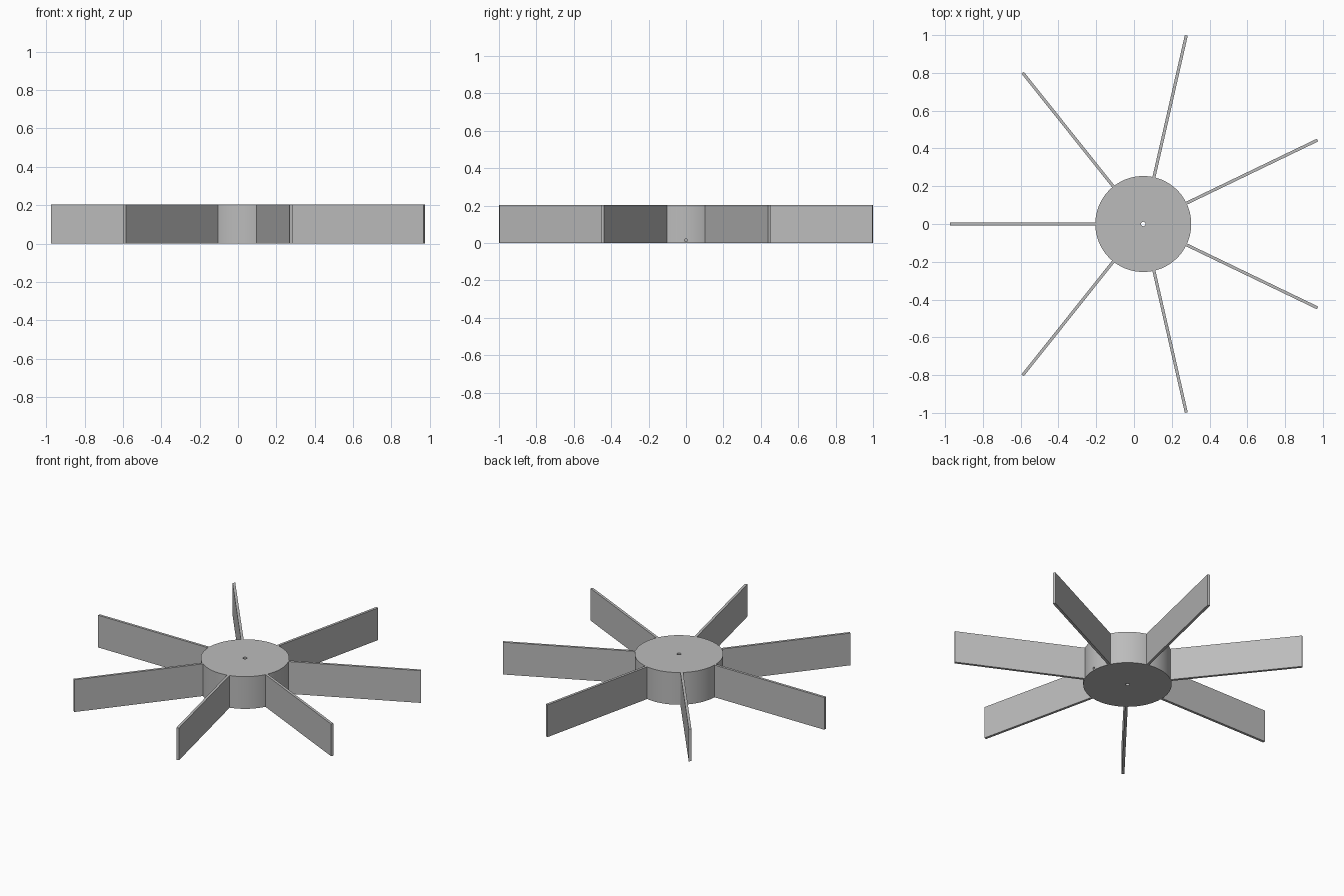
import bpy
import bmesh
from math import pi, radians
from mathutils import Matrix, Vector

cube = bpy.data.objects.get("Cube")
if cube:
    bpy.data.objects.remove(cube, do_unlink=True)

CENTRE = Vector((0.049, 0, 0))
HUB_RADIUS, TIP_RADIUS, HEIGHT, THICKNESS = 0.254, 1.024, 0.204, 0.016
BLADES = 7

grey = bpy.data.materials.new("plain_grey")
grey.use_nodes = True
colour = (0.5, 0.5, 0.5, 1)
grey.diffuse_color = colour
grey.node_tree.nodes["Principled BSDF"].inputs["Base Color"].default_value = colour


def add_object(name, bm):
    mesh = bpy.data.meshes.new(name)
    bm.to_mesh(mesh)
    bm.free()
    mesh.materials.append(grey)
    obj = bpy.data.objects.new(name, mesh)
    obj.location = CENTRE
    bpy.context.collection.objects.link(obj)
    return obj


def cylinder(name, radius, depth, segments, matrix):
    bm = bmesh.new()
    bmesh.ops.create_cone(bm, cap_ends=True, segments=segments, radius1=radius,
                          radius2=radius, depth=depth, matrix=matrix)
    return add_object(name, bm)


# Hub with a shaft bore and a small radial screw hole
middle = Matrix.Translation((0, 0, HEIGHT / 2))
hub = cylinder("hub", HUB_RADIUS, HEIGHT, 96, middle)
bore = cylinder("bore_cutter", 0.012, HEIGHT * 2, 24, middle)
sideways = Matrix.Translation((0.2, 0, 0.015)) @ Matrix.Rotation(pi / 2, 4, "Y")
screw = cylinder("screw_hole_cutter", 0.007, 0.4, 16, sideways)

bpy.context.view_layer.objects.active = hub
for cutter in (bore, screw):
    cutter.hide_render = True
    cut = hub.modifiers.new("cut", "BOOLEAN")
    cut.operation = "DIFFERENCE"
    cut.solver = "EXACT"
    cut.object = cutter
    bpy.ops.object.modifier_apply(modifier=cut.name)
    bpy.data.objects.remove(cutter, do_unlink=True)

bpy.ops.object.select_all(action="DESELECT")
hub.select_set(True)
bpy.ops.object.shade_smooth_by_angle(angle=radians(30))

# Flat upright blades, evenly spaced, with roots set just inside the hub
root = HUB_RADIUS - 0.004
for i in range(BLADES):
    bm = bmesh.new()
    size = Matrix.Diagonal((TIP_RADIUS - root, THICKNESS, HEIGHT, 1))
    place = Matrix.Translation(((TIP_RADIUS + root) / 2, 0, HEIGHT / 2))
    turn = Matrix.Rotation(pi + 2 * pi * i / BLADES, 4, "Z")
    bmesh.ops.create_cube(bm, size=1, matrix=turn @ place @ size)
    add_object(f"blade_{i + 1}", bm)
